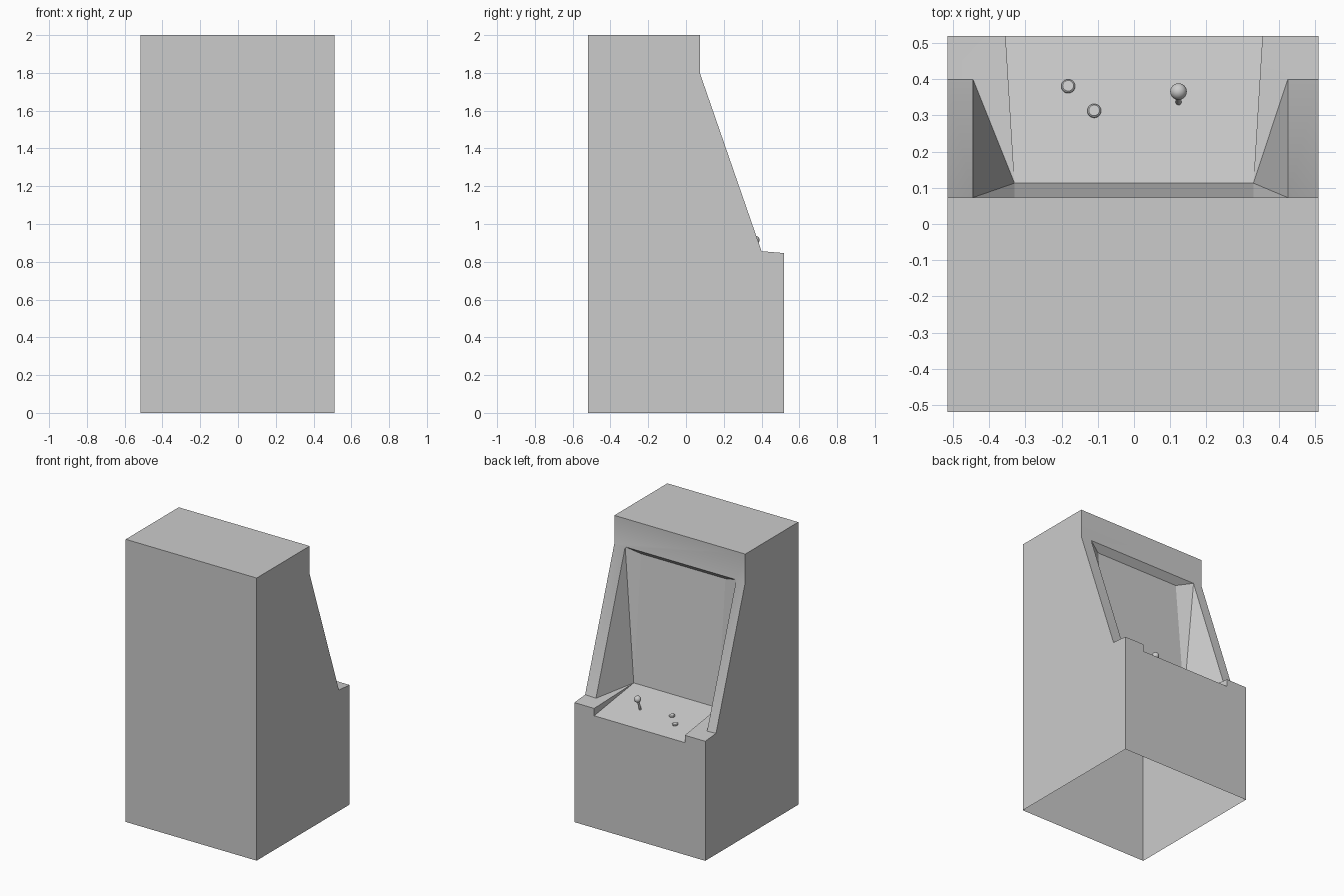
import bpy, bmesh, math
from mathutils import Vector

if "Cube" in bpy.data.objects:
    bpy.data.objects.remove(bpy.data.objects["Cube"])


def side_points(s):
    """Key points of one half of the cabinet, s = -1 or 1."""
    outer = 0.51 if s > 0 else -0.515
    inner = 0.425 if s > 0 else -0.445
    screen = 0.33 * s
    lip = 0.355 * s
    return {
        # outer silhouette
        'A': (outer, 0.52, 0), 'B': (outer, 0.52, 0.846), 'C': (outer, 0.4, 0.856),
        'D': (outer, 0.073, 1.8), 'E': (outer, 0.073, 2), 'F': (outer, -0.52, 2),
        'G': (outer, -0.52, 0),
        # rim, screen and control panel corners
        'R': (inner, 0.4, 0.853), 'T': (inner, 0.073, 1.8),
        'S': (screen, 0.113, 0.878), 'U': (screen, 0.03, 1.76),
        'W': (lip, 0.52, 0.846), 'V': (lip, 0.52, 0.794),
    }


def finish(bm, name, angle=20):
    me = bpy.data.meshes.new(name)
    bm.to_mesh(me)
    bm.free()
    ob = bpy.data.objects.new(name, me)
    bpy.context.collection.objects.link(ob)
    bpy.ops.object.select_all(action='DESELECT')
    ob.select_set(True)
    bpy.context.view_layer.objects.active = ob
    bpy.ops.object.shade_smooth_by_angle(angle=math.radians(angle))
    return ob


# Cabinet shell, open underneath
bm = bmesh.new()
left, right = [{k: bm.verts.new(p) for k, p in side_points(s).items()} for s in (-1, 1)]
for v in (left, right):
    # side panel, pillar top, control panel cheek, rim, recess wall
    for keys in ('ABCDEFG', 'BCRW', 'WRS', 'WVS', 'CDTR', 'RTS', 'TUS'):
        bm.faces.new([v[k] for k in keys])
# front, control panel, screen, ledge, marquee, top, back
for keys in ('ABWV', 'VS', 'SU', 'UT', 'TDE', 'EF', 'FG'):
    bm.faces.new([left[k] for k in keys] + [right[k] for k in reversed(keys)])
bmesh.ops.recalc_face_normals(bm, faces=bm.faces)
finish(bm, "cabinet_shell")


def panel_z(y):
    return 0.794 + (0.52 - y) / 0.407 * 0.084


def rod(name, a, b, r, segs=24, bevel=0.0):
    """Cylinder running from a to b."""
    a, b = Vector(a), Vector(b)
    d = b - a
    bm = bmesh.new()
    bmesh.ops.create_cone(bm, cap_ends=True, segments=segs, radius1=r, radius2=r, depth=d.length)
    if bevel:
        rim = [e for e in bm.edges if all(v.co.z > 0 for v in e.verts)]
        bmesh.ops.bevel(bm, geom=rim, offset=bevel, segments=1, affect='EDGES')
    ob = finish(bm, name, 30)
    ob.location = (a + b) / 2
    ob.rotation_mode = 'QUATERNION'
    ob.rotation_quaternion = Vector((0, 0, 1)).rotation_difference(d)


# Push buttons, square to the sloping panel
normal = Vector((0, 0.084, 0.407)).normalized()
for i, (x, y) in enumerate([(-0.182, 0.38), (-0.11, 0.312)]):
    base = Vector((x, y, panel_z(y)))
    rod(f"button_{i + 1}", base - normal * 0.005, base + normal * 0.01, 0.019, bevel=0.004)

# Joystick
rod("joystick_stick", (0.123, 0.335, panel_z(0.335) - 0.005), (0.123, 0.363, 0.91), 0.008, 16)
bm = bmesh.new()
bmesh.ops.create_uvsphere(bm, u_segments=24, v_segments=12, radius=0.023)
finish(bm, "joystick_knob", 60).location = (0.123, 0.366, 0.915)
